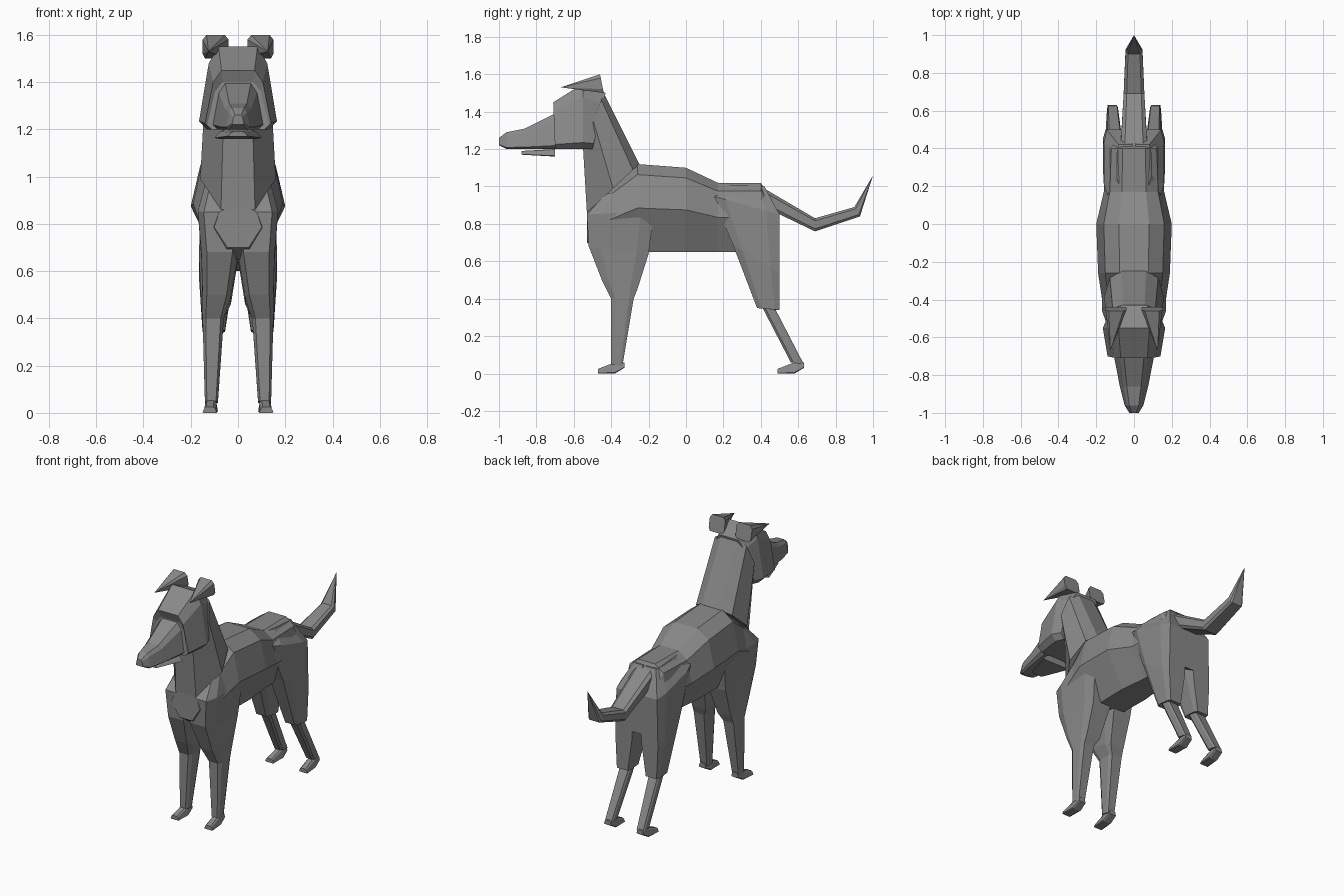
import bpy
import bmesh

cube = bpy.data.objects.get("Cube")
if cube:
    bpy.data.objects.remove(cube, do_unlink=True)

grey = bpy.data.materials.new("plain grey")
grey.use_nodes = True
colour = (.25, .25, .25, 1)
grey.diffuse_color = colour
grey.node_tree.nodes["Principled BSDF"].inputs["Base Color"].default_value = colour

# Cross-sections: (fraction from start to end, fraction of half width)
barrel = [(0, .4), (.12, .8), (.5, 1), (1, .45)]
wedge = [(0, .5), (.2, .75), (.9, 1), (1, .8)]
block = [(0, .7), (.2, 1), (.8, 1), (1, .8)]


def ring(shape, start, end, width, middle=0):
    """Closed ring between two (y, z) points, symmetrical about x = middle."""
    half = []
    for along, side in shape:
        y, z = [a + (b - a) * along for a, b in zip(start, end)]
        half.append((width * side, y, z))
    right = [(middle + x, y, z) for x, y, z in half]
    left = [(middle - x, y, z) for x, y, z in reversed(half)]
    return right + left


def upright(shape, y, top, bottom, width, middle=0):
    """Ring standing in a plane of constant y."""
    return ring(shape, (y, top), (y, bottom), width, middle)


def across(front, rear, inner, outer):
    """Ring cutting across a limb."""
    return ring(block, front, rear, (outer - inner) / 2, (outer + inner) / 2)


def point(y, z, middle=0):
    """Ring shrunk to a pointed end."""
    return ring(block, (y, z), (y, z), 0, middle)


def loft(name, rings):
    """Skin a closed flat-shaded solid over the rings."""
    bm = bmesh.new()
    loops = [[bm.verts.new(corner) for corner in corners] for corners in rings]
    for first, second in zip(loops, loops[1:]):
        for i in range(len(first)):
            bm.faces.new((first[i - 1], first[i], second[i], second[i - 1]))
    bm.faces.new(loops[0])
    bm.faces.new(loops[-1])
    bmesh.ops.remove_doubles(bm, verts=bm.verts, dist=.001)
    bmesh.ops.recalc_face_normals(bm, faces=bm.faces)
    mesh = bpy.data.meshes.new(name)
    bm.to_mesh(mesh)
    bm.free()
    mesh.materials.append(grey)
    part = bpy.data.objects.new(name, mesh)
    bpy.context.scene.collection.objects.link(part)


def pair(name, rings):
    """Build a left part and its mirrored right twin."""
    loft("left_" + name, rings)
    loft("right_" + name, [[(-x, y, z) for x, y, z in corners] for corners in rings])


# Torso from chest to rump
belly = .65
loft("torso", [
    upright(barrel, y=-.53, top=.87, bottom=.7, width=.1),
    upright(barrel, y=-.46, top=.95, bottom=belly, width=.16),
    upright(barrel, y=-.26, top=1.12, bottom=belly, width=.19),
    upright(barrel, y=0, top=1.1, bottom=belly, width=.2),
    upright(barrel, y=.17, top=1.02, bottom=belly, width=.16),
    upright(barrel, y=.4, top=1.02, bottom=belly, width=.15),
    upright(barrel, y=.5, top=.85, bottom=.6, width=.1),
])

# Neck, slanting forward to the skull
loft("neck", [
    ring(barrel, start=(-.25, 1.12), end=(-.53, .86), width=.16),
    ring(barrel, start=(-.44, 1.5), end=(-.55, 1.2), width=.14),
])

# Skull and cheeks with a brow step
jaw_line = 1.2
loft("head", [
    ring(wedge, start=(-.43, 1.5), end=(-.5, jaw_line), width=.14),
    ring(wedge, start=(-.55, 1.55), end=(-.55, jaw_line), width=.165),
    ring(wedge, start=(-.71, 1.45), end=(-.7, jaw_line), width=.14),
    ring(wedge, start=(-.69, 1.4), end=(-.7, jaw_line), width=.13),
])

# Tapered muzzle ending in the nose, with the jaw below
loft("muzzle", [
    upright(wedge, y=-.68, top=1.4, bottom=jaw_line, width=.11),
    upright(wedge, y=-.86, top=1.31, bottom=jaw_line, width=.075),
    upright(wedge, y=-.96, top=1.29, bottom=jaw_line, width=.05),
    upright(wedge, y=-1, top=1.26, bottom=1.22, width=.025),
])
loft("lower_jaw", [
    upright(wedge, y=-.88, top=1.19, bottom=1.17, width=.04),
    upright(wedge, y=-.7, top=jaw_line, bottom=1.16, width=.1),
])

# Folded ears pointing forward
pair("ear", [
    ring(block, start=(-.46, 1.6), end=(-.44, 1.5), width=.055, middle=.095),
    point(y=-.67, z=1.53, middle=.125),
])

# Kinked tail with a pointed end
loft("tail", [
    ring(block, start=(.4, 1), end=(.44, .88), width=.07),
    ring(block, start=(.69, .83), end=(.69, .76), width=.055),
    ring(block, start=(.9, .89), end=(.93, .84), width=.045),
    point(y=1, z=1.06),
])

# Front legs, from the shoulder down
pair("front_leg", [
    across(front=(-.43, .96), rear=(-.22, .98), inner=0, outer=.14),
    across(front=(-.53, .85), rear=(-.17, .87), inner=0, outer=.17),
    across(front=(-.52, .68), rear=(-.2, .64), inner=0, outer=.155),
    across(front=(-.45, .5), rear=(-.26, .45), inner=.03, outer=.15),
    across(front=(-.4, .4), rear=(-.28, .4), inner=.06, outer=.15),
    across(front=(-.4, .05), rear=(-.34, .04), inner=.085, outer=.14),
])

# Hind legs, from the haunch down
pair("hind_leg", [
    across(front=(.2, 1.01), rear=(.42, 1), inner=0, outer=.09),
    across(front=(.14, .95), rear=(.5, .85), inner=0, outer=.16),
    across(front=(.25, .69), rear=(.5, .54), inner=.02, outer=.165),
    across(front=(.38, .35), rear=(.5, .34), inner=.055, outer=.15),
    across(front=(.41, .35), rear=(.48, .34), inner=.065, outer=.14),
    across(front=(.56, .06), rear=(.63, .05), inner=.085, outer=.14),
])

# Feet, from toe to heel
for name, toe in (("front_foot", -.47), ("hind_foot", .49)):
    pair(name, [
        upright(wedge, y=toe, top=.025, bottom=0, width=.03, middle=.12),
        upright(wedge, y=toe + .09, top=.06, bottom=0, width=.03, middle=.115),
        upright(wedge, y=toe + .14, top=.06, bottom=.03, width=.025, middle=.115),
    ])
